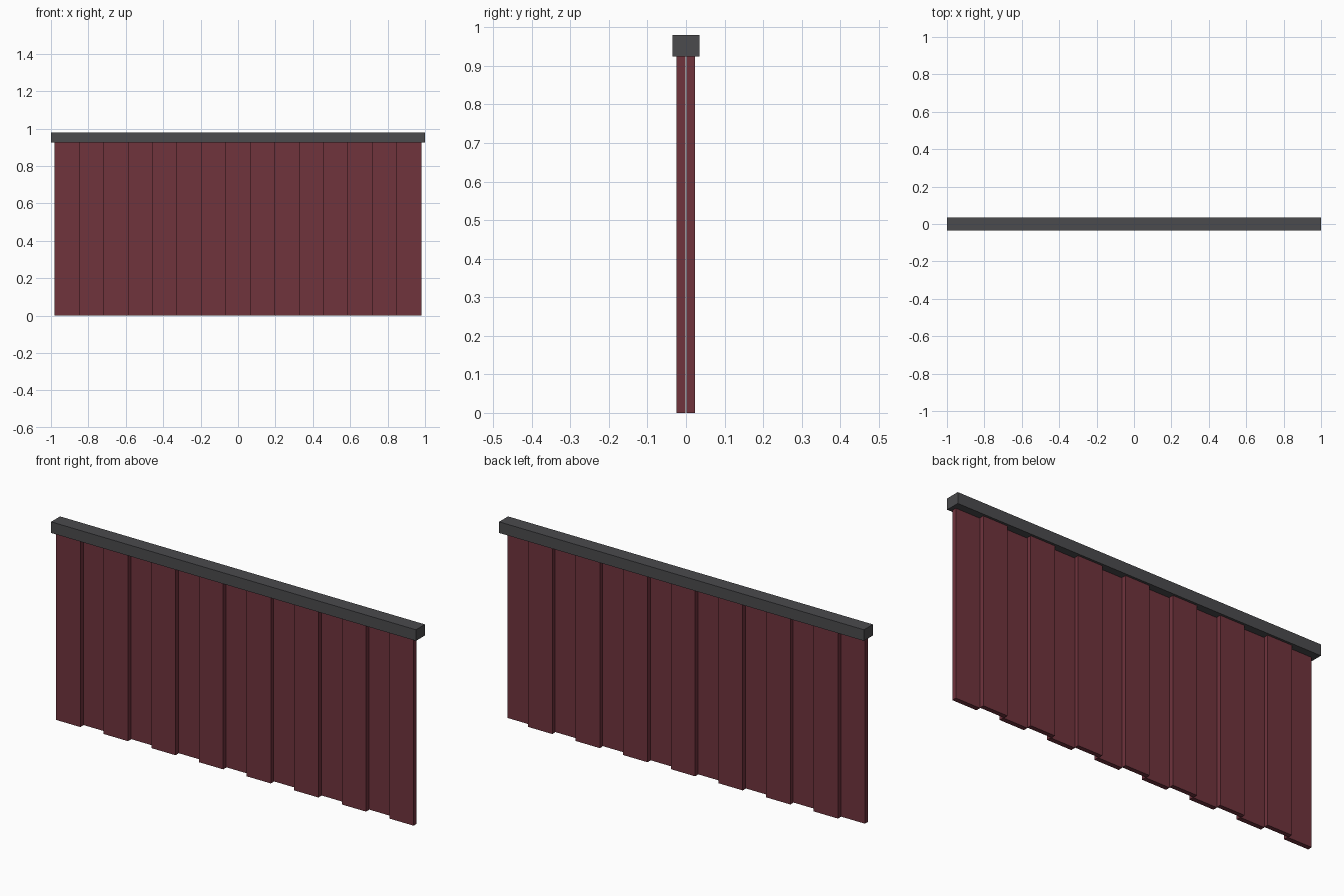
import bpy

if "Cube" in bpy.data.objects:
    bpy.data.objects.remove(bpy.data.objects["Cube"])


def material(name, rgb):
    m = bpy.data.materials.new(name)
    m.diffuse_color = (*rgb, 1)
    m.use_nodes = True
    m.node_tree.nodes["Principled BSDF"].inputs["Base Color"].default_value = m.diffuse_color
    return m


def box(name, lo, hi, mat):
    bpy.ops.mesh.primitive_cube_add(size=1, location=[(a + b) / 2 for a, b in zip(lo, hi)])
    ob = bpy.context.object
    ob.name = name
    ob.scale = [b - a for a, b in zip(lo, hi)]
    bpy.ops.object.transform_apply(location=False, rotation=False, scale=True)
    ob.data.materials.append(mat)
    return ob


red = material("maroon", (0.16, 0.033, 0.046))
grey = material("dark_grey", (0.07, 0.07, 0.075))

# Slats alternate between the front and back row, slightly overlapping
COUNT, WIDTH, HALF = 15, 0.133, 0.98
PITCH = (2 * HALF - WIDTH) / (COUNT - 1)
for i in range(COUNT):
    x = -HALF + i * PITCH
    row, y0, y1 = ("front", -0.0245, -0.0015) if i % 2 == 0 else ("back", 0.0015, 0.0235)
    box(f"{row}_slat_{i + 1}", (x, y0, 0), (x + WIDTH, y1, 0.925), red)

# Top rail
box("top_rail", (-1, -0.035, 0.925), (1, 0.035, 0.98), grey)
